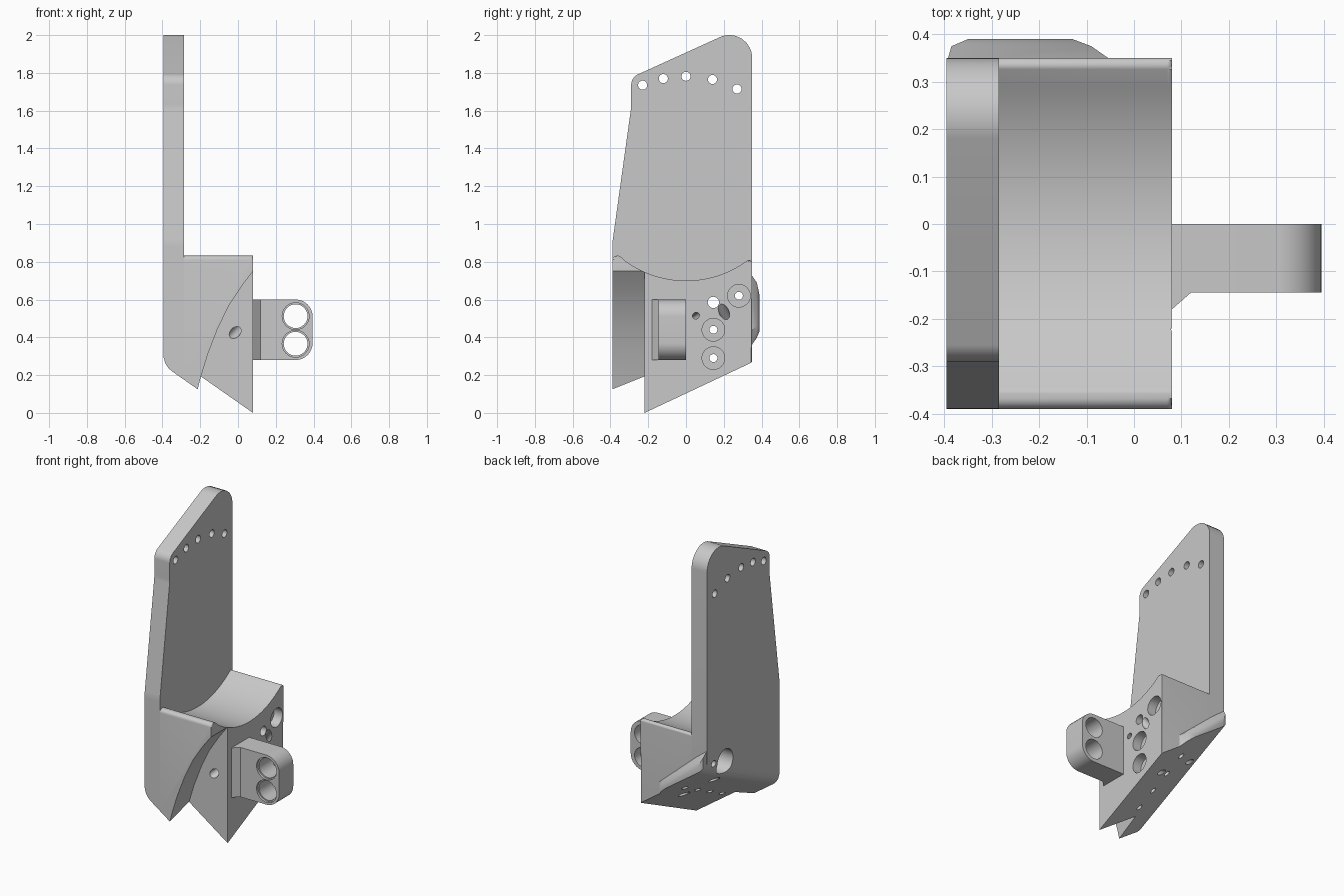
import bpy, bmesh, math
from mathutils import Vector

cube = bpy.data.objects.get("Cube")
if cube:
    bpy.data.objects.remove(cube, do_unlink=True)

grey = bpy.data.materials.new("plain grey")
grey.use_nodes = True
grey.diffuse_color = (0.58, 0.58, 0.58, 1)
grey.node_tree.nodes["Principled BSDF"].inputs["Base Color"].default_value = (0.58, 0.58, 0.58, 1)


def make_object(name, bm):
    bmesh.ops.recalc_face_normals(bm, faces=bm.faces)
    mesh = bpy.data.meshes.new(name)
    bm.to_mesh(mesh)
    bm.free()
    mesh.materials.append(grey)
    obj = bpy.data.objects.new(name, mesh)
    bpy.context.collection.objects.link(obj)
    return obj


def rounded(corners, steps=10):
    """Outline from (u, v, radius) corners, with true arcs where radius > 0."""
    out = []
    for i, (u, v, r) in enumerate(corners):
        p = Vector((u, v))
        if r == 0:
            out.append(p)
            continue
        a = (Vector(corners[i - 1][:2]) - p).normalized()
        b = (Vector(corners[(i + 1) % len(corners)][:2]) - p).normalized()
        half = a.angle(b) / 2
        centre = p + (a + b).normalized() * r / math.sin(half)
        reach = r / math.tan(half)
        start, end = p + a * reach - centre, p + b * reach - centre
        # normalised blend of the two radii keeps every point on the arc
        out += [centre + start.lerp(end, k / steps).normalized() * r
                for k in range(steps + 1)]
    return out


def prism(outline, axis, lo, hi, shear=0):
    """Outline extruded along an axis; shear lifts it in z along the way."""
    bm = bmesh.new()

    def place(p, t):
        u, v = p[0], p[1]
        return {"x": (t, u, v), "y": (u, t, v + shear * t), "z": (u, v, t)}[axis]
    rings = [[bm.verts.new(place(p, t)) for p in outline] for t in (lo, hi)]
    n = len(outline)
    for ring in rings:
        bm.faces.new(ring)
    for i in range(n):
        j = (i + 1) % n
        bm.faces.new((rings[0][i], rings[0][j], rings[1][j], rings[1][i]))
    return bm


def drill(start, end, radius):
    """Cylinder cutter between two points."""
    a, b = Vector(start), Vector(end)
    bm = bmesh.new()
    bmesh.ops.create_cone(bm, cap_ends=True, segments=32, radius1=radius,
                          radius2=radius, depth=(b - a).length)
    turn = Vector((0, 0, 1)).rotation_difference(b - a).to_matrix()
    bmesh.ops.rotate(bm, verts=bm.verts, matrix=turn)
    bmesh.ops.translate(bm, verts=bm.verts, vec=(a + b) / 2)
    return make_object("drill_cutter", bm)


def cut(obj, cutters):
    for c in cutters:
        mod = obj.modifiers.new("cut", "BOOLEAN")
        mod.operation = "DIFFERENCE"
        mod.solver = "EXACT"
        mod.object = c
    graph = bpy.context.evaluated_depsgraph_get()
    mesh = bpy.data.meshes.new_from_object(obj.evaluated_get(graph))
    obj.modifiers.clear()
    obj.data = mesh


LEFT, INNER, RIGHT = -0.395, -0.285, 0.08
SLOPE = 0.47

# Tall side plate
plate = make_object("side_plate", prism(rounded([
    (-0.39, -0.2, 0), (-0.39, 0.9, 0.3), (-0.29, 1.62, 0.2),
    (-0.29, 1.776, 0.06), (0.35, 2.067, 0.12), (0.35, -0.2, 0)]), "x", LEFT, INNER))

# Main block with a hollow cradle on top
R = 0.545
ys = [-0.32 + 0.61 * k / 24 for k in range(25)]
cradle = [(y, 0.70 + R - math.sqrt(R * R - y * y), 0) for y in ys]
bm = prism(rounded([(-0.39, -0.2, 0), (-0.39, 0.832, 0.022), (-0.352, 0.832, 0.018)]
                   + cradle + [(0.336, 0.813, 0.015), (0.35, 0.8, 0.012), (0.35, -0.2, 0)], 5),
           "x", INNER, RIGHT)
rim = [e for e in bm.edges if all(abs(v.co.x - RIGHT) < 1e-5 for v in e.verts)]
bmesh.ops.bevel(bm, geom=rim, offset=0.01, segments=3, profile=0.5,
                affect="EDGES", clamp_overlap=False)
block = make_object("cradle_block", bm)

# Low boss on the back
bm = bmesh.new()
for y, outline in ((0.34, [(-0.04, 0.3), (-0.395, 0.5), (-0.395, 0.74), (-0.04, 0.43)]),
                   (0.375, [(-0.09, 0.3), (-0.385, 0.5), (-0.385, 0.69), (-0.09, 0.46)]),
                   (0.39, [(-0.13, 0.3), (-0.35, 0.45), (-0.35, 0.62), (-0.13, 0.45)])):
    for x, z in outline:
        bm.verts.new((x, y, z))
bmesh.ops.convex_hull(bm, input=bm.verts)
boss = make_object("back_boss", bm)

# Sloping underside, rounded towards the outer face
underside = make_object("underside_cutter", prism(
    [(0.3, -0.051), (-0.35, 0.404), (-0.37, 0.422), (-0.386, 0.448), (-0.397, 0.49),
     (-0.6, 0.49), (-0.6, -1), (0.3, -1)], "y", -0.7, 0.7, SLOPE))

# Curved recess in the front
recess = make_object("recess_cutter", prism(
    [(0.13, 0.805), (0.08, 0.75), (0.02, 0.672), (-0.05, 0.565), (-0.11, 0.44),
     (-0.16, 0.31), (-0.2, 0.18), (-0.24, 0.02), (-0.24, -0.4), (0.3, -0.4), (0.3, 0.805)],
    "y", -0.6, -0.22))

# Row of holes near the top of the plate
top_holes = [drill((-0.6, y, z), (-0.1, y, z), 0.024) for y, z in
             ((-0.23, 1.735), (-0.12, 1.77), (0, 1.782), (0.14, 1.765), (0.27, 1.715))]

# Screw holes across the block, with wide seats
side_holes, seats = [], []
for y, z in ((0.28, 0.62), (0.145, 0.44), (0.145, 0.29)):
    side_holes.append(drill((-0.6, y, z), (0.3, y, z), 0.021))
    seats.append(drill((0.02, y, z), (0.3, y, z), 0.06))
side_holes.append(drill((-0.6, 0.145, 0.585), (0.3, 0.145, 0.585), 0.03))
side_holes.append(drill((-0.6, 0.165, 0.59), (-0.2, 0.165, 0.59), 0.08))

# Slanted channels
channels = [drill((-0.07, -0.3, 0.37), (0.04, -0.14, 0.48), 0.026),
            drill((0.12, 0.07, 0.525), (0.0, 0.02, 0.495), 0.017),
            drill((0.15, 0.16, 0.62), (-0.04, 0.27, 0.39), 0.026)]

# Small blind holes along the underside
normal = Vector((-0.7, SLOPE, -1)).normalized()
for y in (-0.14, -0.015, 0.11, 0.24):
    p = Vector((-0.16, y, 0.271 + SLOPE * y))
    channels.append(drill(p - normal * 0.08, p + normal * 0.08, 0.02))

# Side bracket with two eyes and a chamfered root
bracket = make_object("bracket_lug", prism(rounded([
    (RIGHT, 0.28, 0), (0.395, 0.28, 0.09), (0.395, 0.6, 0.09), (RIGHT, 0.6, 0)]),
    "y", -0.145, 0))
root = make_object("bracket_root", prism(
    [(RIGHT, -0.18), (0.12, -0.145), (RIGHT, -0.145)], "z", 0.28, 0.6))
eyes = []
for z in (0.512, 0.366):
    eyes.append(drill((0.305, -0.3, z), (0.305, 0.2, z), 0.063))
    eyes.append(drill((0.305, -0.3, z), (0.305, -0.13, z), 0.071))

cut(plate, [underside] + top_holes + side_holes)
cut(block, [underside, recess] + side_holes + seats + channels)
cut(boss, [underside])
cut(bracket, eyes)
for c in [underside, recess] + top_holes + side_holes + seats + channels + eyes:
    bpy.data.objects.remove(c, do_unlink=True)

# Smooth the curved walls, keep the edges sharp
bpy.ops.object.select_all(action="DESELECT")
for obj in (plate, block, boss, bracket, root):
    obj.select_set(True)
bpy.context.view_layer.objects.active = block
bpy.ops.object.shade_smooth_by_angle(angle=math.radians(30))
